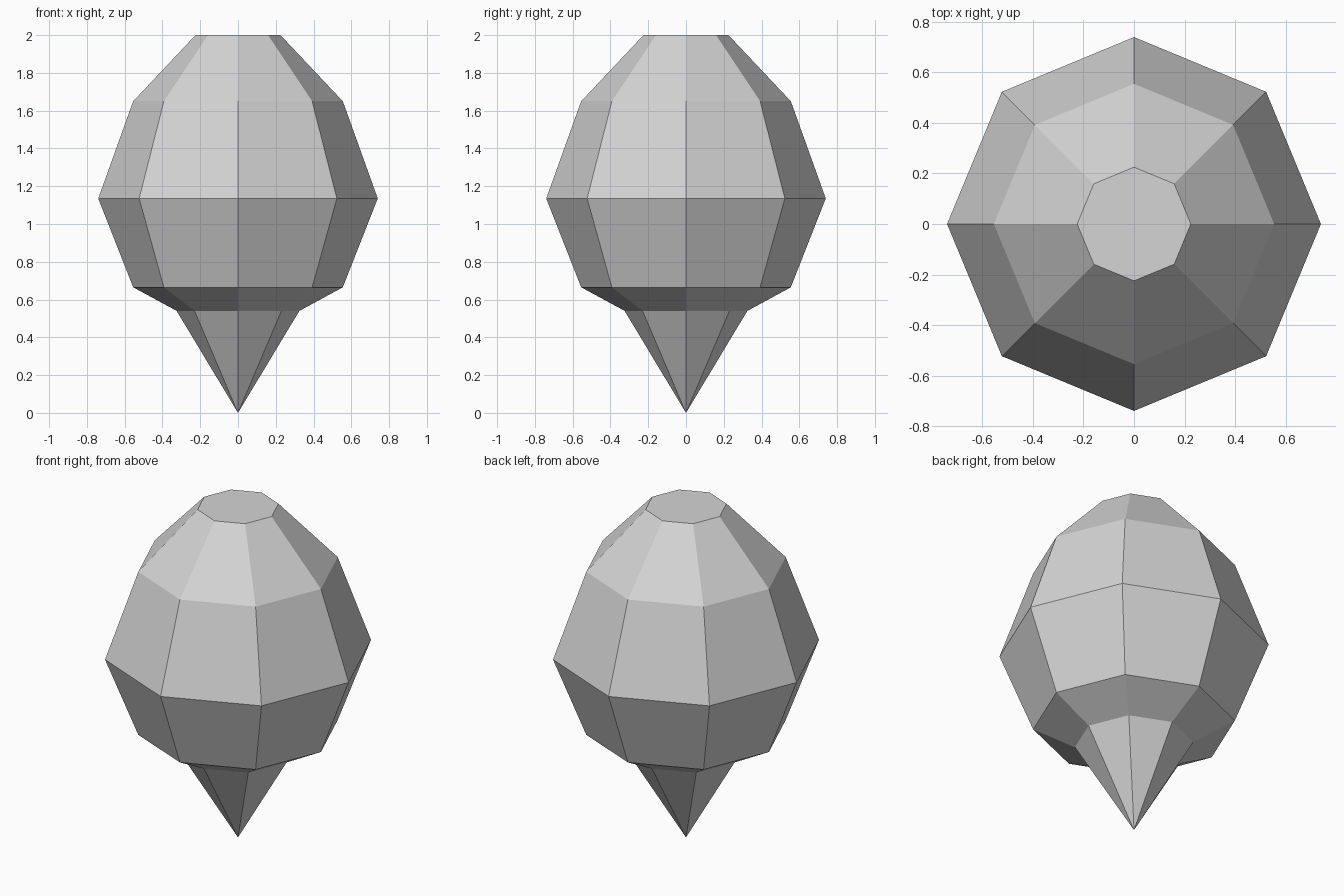
import bpy
import bmesh
from math import cos, sin, pi

cube = bpy.data.objects.get("Cube")
if cube:
    bpy.data.objects.remove(cube, do_unlink=True)

SIDES = 8
# radius and height of each ring above the pointed tip
PROFILE = [(0.325, 0.54), (0.555, 0.665), (0.74, 1.135), (0.555, 1.65), (0.225, 2.0)]

# Single light grey
grey = bpy.data.materials.new("light_grey")
grey.use_nodes = True
colour = (0.66, 0.66, 0.66, 1.0)
grey.diffuse_color = colour
grey.node_tree.nodes["Principled BSDF"].inputs["Base Color"].default_value = colour

# Faceted body: pointed tip, stacked octagonal rings, flat cap
bm = bmesh.new()
tip = bm.verts.new((0, 0, 0))
rings = [[bm.verts.new((r * cos(2 * pi * i / SIDES), r * sin(2 * pi * i / SIDES), z))
          for i in range(SIDES)] for r, z in PROFILE]
for i in range(SIDES):
    j = (i + 1) % SIDES
    bm.faces.new((tip, rings[0][j], rings[0][i]))
    for low, high in zip(rings, rings[1:]):
        bm.faces.new((low[i], low[j], high[j], high[i]))
bm.faces.new(rings[-1])
bmesh.ops.recalc_face_normals(bm, faces=bm.faces)

mesh = bpy.data.meshes.new("faceted_body")
bm.to_mesh(mesh)
bm.free()
mesh.materials.append(grey)
body = bpy.data.objects.new("faceted_body", mesh)
bpy.context.collection.objects.link(body)
